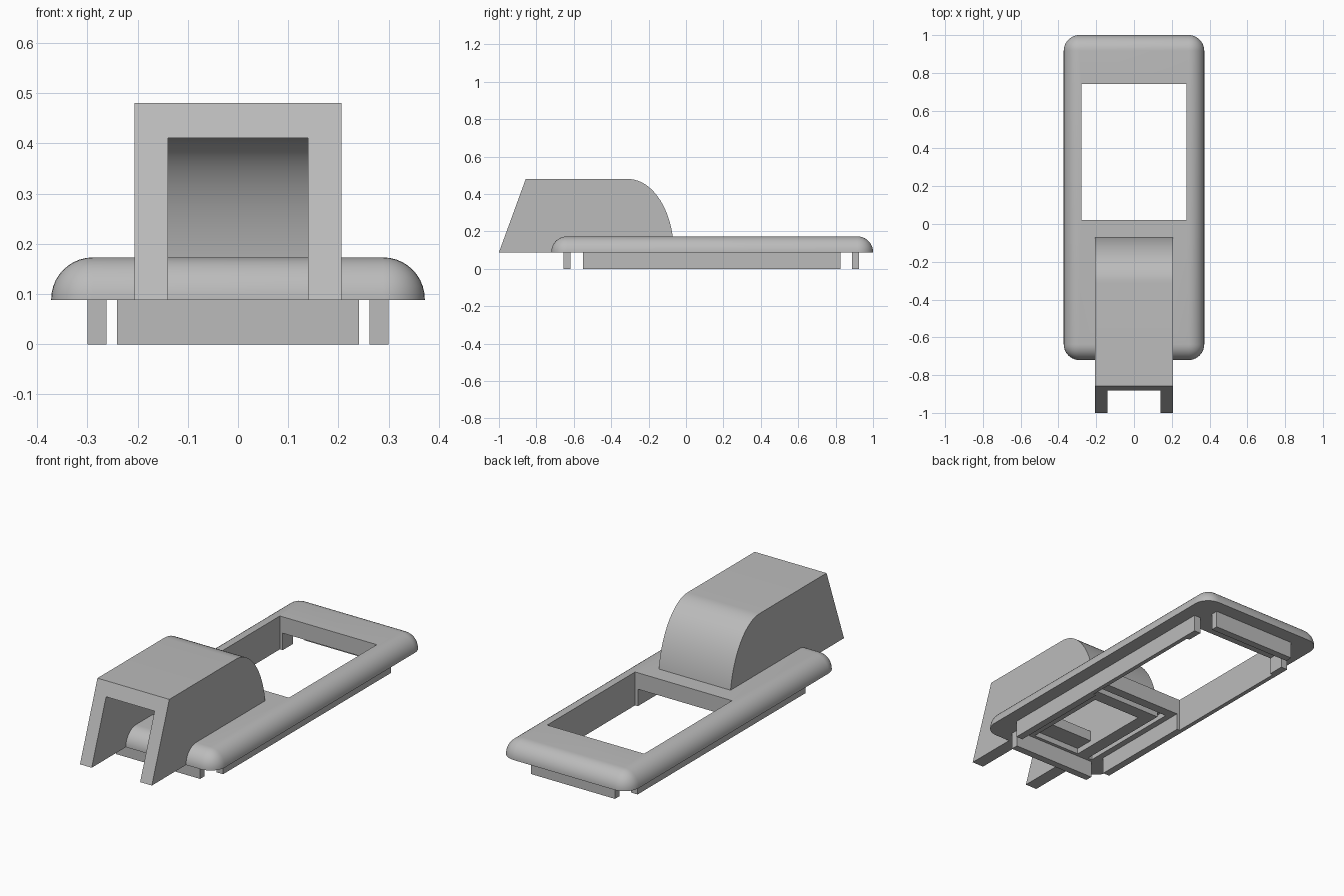
import bpy, bmesh, math
from mathutils import Vector

old = bpy.data.objects.get("Cube")
if old:
    bpy.data.objects.remove(old, do_unlink=True)

# Single grey material
GREY = (0.5, 0.5, 0.5, 1.0)
mat = bpy.data.materials.new("plain grey")
mat.use_nodes = True
mat.diffuse_color = GREY
mat.node_tree.nodes["Principled BSDF"].inputs["Base Color"].default_value = GREY


def finish(name, bm):
    bmesh.ops.recalc_face_normals(bm, faces=bm.faces[:])
    mesh = bpy.data.meshes.new(name)
    bm.to_mesh(mesh)
    bm.free()
    mesh.materials.append(mat)
    obj = bpy.data.objects.new(name, mesh)
    bpy.context.collection.objects.link(obj)
    return obj


def box(name, x, y, z, radius=0):
    """Box from (min, max) ranges; radius rounds all but the bottom edges."""
    bm = bmesh.new()
    bmesh.ops.create_cube(bm, size=1)
    for v in bm.verts:
        v.co = Vector([r[0] if c < 0 else r[1] for c, r in zip(v.co, (x, y, z))])
    if radius:
        edges = [e for e in bm.edges if any(v.co.z > z[0] + 1e-4 for v in e.verts)]
        bmesh.ops.bevel(bm, geom=edges, offset=radius, segments=10,
                        profile=0.5, affect='EDGES')
    return finish(name, bm)


def prism(name, profile, half_width):
    """Side profile of (y, z) points extruded across x."""
    bm = bmesh.new()
    face = bm.faces.new([bm.verts.new((-half_width, y, z)) for y, z in profile])
    new = bmesh.ops.extrude_face_region(bm, geom=[face])["geom"]
    bmesh.ops.translate(bm, vec=(2 * half_width, 0, 0),
                        verts=[g for g in new if isinstance(g, bmesh.types.BMVert)])
    return finish(name, bm)


def activate(obj):
    bpy.ops.object.select_all(action='DESELECT')
    obj.select_set(True)
    bpy.context.view_layer.objects.active = obj


def cut(obj, cutter):
    mod = obj.modifiers.new("cut", 'BOOLEAN')
    mod.operation = 'DIFFERENCE'
    mod.solver = 'EXACT'
    mod.object = cutter
    activate(obj)
    bpy.ops.object.modifier_apply(modifier=mod.name)


def smooth(obj):
    activate(obj)
    bpy.ops.object.shade_smooth_by_angle(angle=math.radians(30))


BASE = 0.088   # underside of the plate
TOP = 0.173    # top of the plate

# Rounded plate with window, underside recess and opening below the hood
plate = box("plate", (-0.372, 0.372), (-0.72, 1.0), (BASE, TOP), 0.083)
window = box("window_cutter", (-0.278, 0.278), (0.02, 0.74), (-0.1, 0.4))
recess = box("recess_cutter", (-0.23, 0.23), (-0.6, -0.03), (0, BASE + 0.03))
opening = box("opening_cutter", (-0.15, 0.15), (-0.5, -0.11), (0, 0.4))
for cutter in (window, recess, opening):
    cut(plate, cutter)
smooth(plate)

# Locating rails below the plate
for side, name in ((1, "left_rail"), (-1, "right_rail")):
    xs = sorted((side * 0.262, side * 0.3))
    rail = box(name, xs, (-0.55, 0.825), (0, BASE + 0.004))
    cut(rail, window)
box("front_rail", (-0.241, 0.241), (-0.655, -0.617), (0, BASE + 0.004))
box("back_rail", (-0.241, 0.241), (0.888, 0.926), (0, BASE + 0.004))


# Hollow hood with slanted mouth and curved back
def curve(ry, rz, steps=20):
    angles = [i * math.pi / 2 / steps for i in range(steps + 1)]
    return [(-0.31 + ry * math.sin(a), BASE + rz * math.cos(a)) for a in angles]


hood = prism("hood", [(-1.0, BASE), (-0.857, 0.48)] + curve(0.245, 0.392), 0.206)
hollow = prism("hollow_cutter",
               [(-1.1, 0), (-1.1, BASE + 0.323)] + curve(0.176, 0.323) + [(-0.134, 0)], 0.139)
cut(hood, hollow)
smooth(hood)

for cutter in (window, recess, opening, hollow):
    bpy.data.objects.remove(cutter, do_unlink=True)
